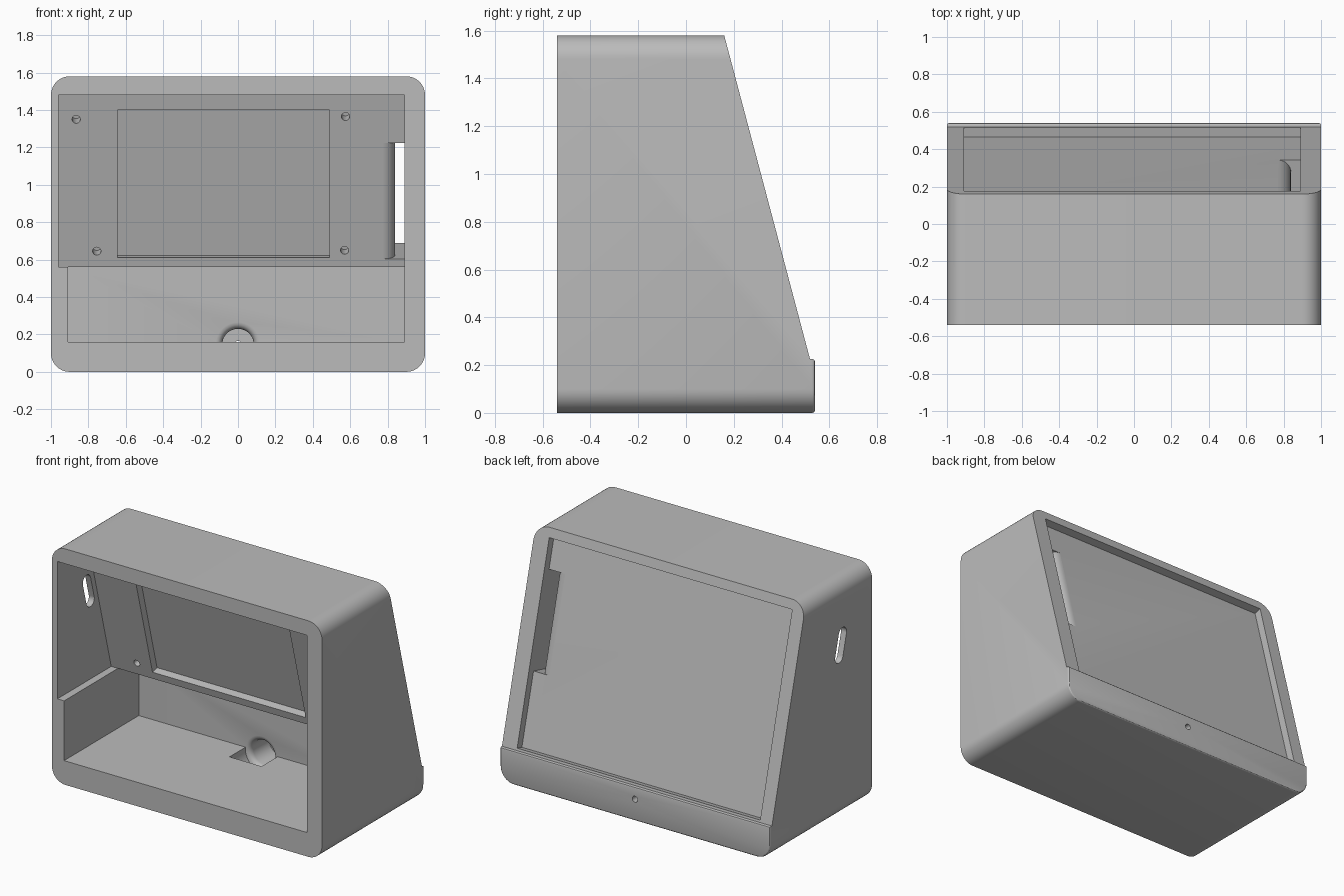
import bpy, bmesh
from math import pi, sin, cos, atan
from mathutils import Matrix, Vector

cube = bpy.data.objects.get("Cube")
if cube:
    bpy.data.objects.remove(cube, do_unlink=True)

grey = bpy.data.materials.new("light grey plastic")
grey.use_nodes = True
grey_value = (0.5, 0.5, 0.5, 1)
grey.diffuse_color = grey_value
grey.node_tree.nodes["Principled BSDF"].inputs["Base Color"].default_value = grey_value

# Frames: u is the profile's first axis, v its second, w the extrusion
ALONG_Y = Matrix(((1, 0, 0, 0), (0, 0, 1, 0), (0, 1, 0, 0), (0, 0, 0, 1)))
ALONG_X = Matrix(((0, 0, 1, 0), (1, 0, 0, 0), (0, 1, 0, 0), (0, 0, 0, 1)))
TILT = atan(0.265)
# Sloped panel frame: x sideways, y up the slope, z into the body
SLOPE = Matrix.Translation((0, 0.52, 0.22)) @ Matrix.Rotation(pi / 2 + TILT, 4, 'X')


def finish(name, bm):
    bmesh.ops.recalc_face_normals(bm, faces=bm.faces)
    mesh = bpy.data.meshes.new(name)
    bm.to_mesh(mesh)
    bm.free()
    mesh.materials.append(grey)
    obj = bpy.data.objects.new(name, mesh)
    bpy.context.collection.objects.link(obj)
    return obj


def prism(name, profile, w0, w1, frame):
    bm = bmesh.new()
    rings = [[bm.verts.new(frame @ Vector((u, v, w))) for u, v in profile] for w in (w0, w1)]
    bm.faces.new(rings[0])
    bm.faces.new(rings[1])
    for i in range(len(profile)):
        j = (i + 1) % len(profile)
        bm.faces.new((rings[0][i], rings[0][j], rings[1][j], rings[1][i]))
    return finish(name, bm)


def rect(u0, u1, v0, v1):
    return [(u0, v0), (u1, v0), (u1, v1), (u0, v1)]


def arc(u, v, r, start, end, n=10):
    steps = [start + (end - start) * i / n for i in range(n + 1)]
    return [(u + r * cos(a), v + r * sin(a)) for a in steps]


def rounded(u0, u1, v0, v1, r):
    centres = [(u1 - r, v1 - r), (u0 + r, v1 - r), (u0 + r, v0 + r), (u1 - r, v0 + r)]
    pts = []
    for k, (u, v) in enumerate(centres):
        pts += arc(u, v, r, k * pi / 2, (k + 1) * pi / 2)
    return pts


def circle(u, v, r, n=24):
    return arc(u, v, r, 0, 2 * pi, n)[:-1]


# Enclosure shell with rounded corners and a softened rear rim
body = prism("enclosure_body", rounded(-1, 1, 0, 1.58, 0.1), -0.54, 0.54, ALONG_Y)
bm = bmesh.new()
bm.from_mesh(body.data)
rim = [e for e in bm.edges if all(v.co.y > 0.5 for v in e.verts)]
bmesh.ops.bevel(bm, geom=rim, offset=0.012, segments=3, profile=0.5, affect='EDGES')
bm.to_mesh(body.data)
bm.free()

cutters = []

# Sloped rear, leaving a lip along the bottom
slope_cut = [(0.519, 0.225), (0.53, 0.225), (0.537, 0.222), (0.54, 0.214), (0.7, 0.214),
             (0.7, 1.8), (0.519 - 0.265 * 1.575, 1.8)]
cutters.append(prism("slope_cutter", slope_cut, -1.2, 1.2, ALONG_X))

# Upper cavity and lower compartment, both open to the front
upper = [(-0.7, 0.56), (0.03, 0.56), (0.03 - 0.265 * 0.92, 1.48), (-0.7, 1.48)]
cutters.append(prism("upper_cavity_cutter", upper, -0.96, 0.89, ALONG_X))
cutters.append(prism("lower_cavity_cutter", rect(-0.91, 0.89, 0.16, 0.56), -0.7, 0.25, ALONG_Y))

# Screen recess outside and shallow pocket inside the panel
cutters.append(prism("screen_recess_cutter", rect(-0.91, 0.89, 0.02, 1.344), -0.2, 0.052, SLOPE))
cutters.append(prism("inner_pocket_cutter", rect(-0.645, 0.49, 0.506, 1.323), 0.337, 0.43, SLOPE))

# Cable slot through the panel, flared on its inner side at both mouths
FLARE = 0.07
slot = [(0.89, 0.04), (0.77, 0.04)]
slot += arc(0.77, 0.052 + FLARE, FLARE, -pi / 2, 0)
slot += arc(0.77, 0.387 - FLARE, FLARE, 0, pi / 2)
slot += [(0.77, 0.42), (0.89, 0.42)]
slot_frame = SLOPE @ Matrix(((1, 0, 0, 0), (0, 0, 1, 0), (0, 1, 0, 0), (0, 0, 0, 1)))
cutters.append(prism("cable_slot_cutter", slot, 0.5, 1.14, slot_frame))

# Screw holes
for x, z in ((-0.865, 1.35), (0.575, 1.365), (-0.755, 0.645), (0.57, 0.65)):
    cutters.append(prism("screw_hole_cutter", circle(x, (z - 0.121) / cos(TILT), 0.022),
                         0.29, 0.43, SLOPE))

# Slanted slot in the side wall
side_frame = (Matrix.Translation((0, -0.21, 1.157)) @ Matrix.Rotation(TILT, 4, 'X') @ ALONG_X)
cutters.append(prism("side_slot_cutter", rounded(-0.042, 0.042, -0.115, 0.115, 0.0415),
                     -1.1, -0.9, side_frame))

# Cable inlet: trough in the floor narrowing into the rear wall
inlet = [(0, 0.08), (0.12, 0.08), (0.12, 0.25)]
inlet += [(0.12 - 0.035 * sin(a), 0.285 - 0.035 * cos(a))
          for a in (pi / 8, pi / 4, 3 * pi / 8, pi / 2)]
inlet += [(0.085, 0.45), (0, 0.45)]
bm = bmesh.new()
verts = [bm.verts.new((r, y, 0.145)) for r, y in inlet]
edges = [bm.edges.new(pair) for pair in zip(verts, verts[1:])]
bmesh.ops.spin(bm, geom=verts + edges, cent=(0, 0, 0.145), axis=(0, 1, 0),
               angle=2 * pi, steps=40, use_merge=True)
bmesh.ops.remove_doubles(bm, verts=bm.verts, dist=0.0001)
cutters.append(finish("cable_inlet_cutter", bm))
cutters.append(prism("rear_hole_cutter", circle(0, 0.145, 0.02), 0.3, 0.7, ALONG_Y))

# Carve the shell, then drop the cutters
bpy.ops.object.select_all(action='DESELECT')
body.select_set(True)
bpy.context.view_layer.objects.active = body
for cutter in cutters:
    cutter.hide_render = True
    mod = body.modifiers.new("carve", 'BOOLEAN')
    mod.operation = 'DIFFERENCE'
    mod.solver = 'EXACT'
    mod.object = cutter
    bpy.ops.object.modifier_apply(modifier=mod.name)
    bpy.data.objects.remove(cutter, do_unlink=True)

bpy.ops.object.shade_smooth_by_angle(angle=pi / 6)
